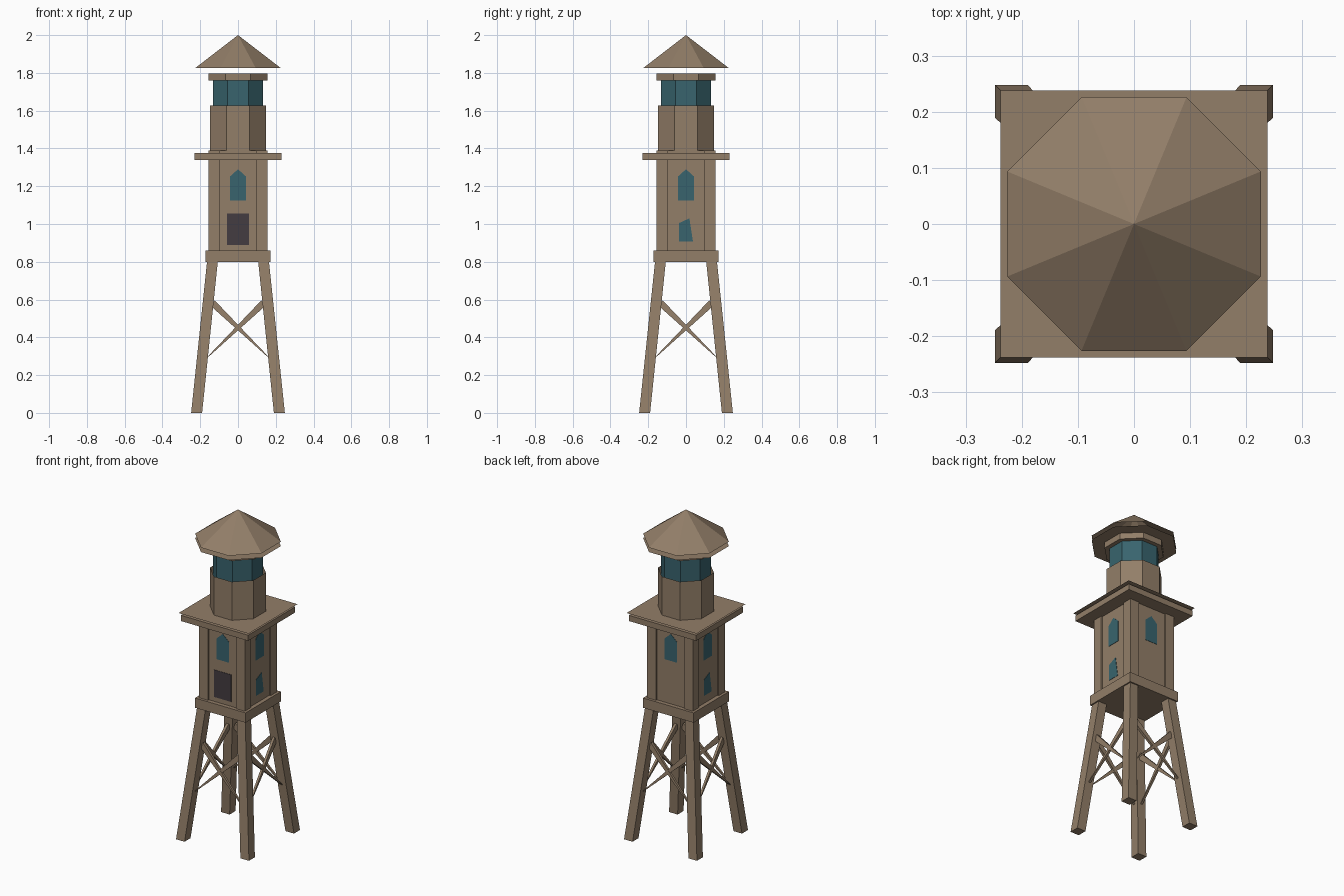
import bpy, bmesh, math
from mathutils import Vector, Matrix

cube = bpy.data.objects.get("Cube")
if cube:
    bpy.data.objects.remove(cube, do_unlink=True)


def material(name, rgb):
    m = bpy.data.materials.new(name)
    m.use_nodes = True
    color = (*rgb, 1)
    m.diffuse_color = color
    m.node_tree.nodes["Principled BSDF"].inputs["Base Color"].default_value = color
    return m


WOOD = material("weathered wood", (0.29, 0.21, 0.14))
GLASS = material("teal glass", (0.04, 0.127, 0.155))
DOOR = material("dark door", (0.056, 0.045, 0.052))


def finish(name, bm, mat):
    bmesh.ops.recalc_face_normals(bm, faces=bm.faces)
    mesh = bpy.data.meshes.new(name)
    bm.to_mesh(mesh)
    bm.free()
    mesh.materials.append(mat)
    obj = bpy.data.objects.new(name, mesh)
    bpy.context.collection.objects.link(obj)
    return obj


def loft(name, lower, upper, mat, caps=True):
    """Join two matching rings of points into a solid or an open tube."""
    bm = bmesh.new()
    a = [bm.verts.new(p) for p in lower]
    b = [bm.verts.new(p) for p in upper]
    for i in range(len(a)):
        j = (i + 1) % len(a)
        bm.faces.new((a[i], a[j], b[j], b[i]))
    if caps:
        bm.faces.new(a[::-1])
        bm.faces.new(b)
    return finish(name, bm, mat)


def square(x0, x1, y0, y1, z):
    return [(x0, y0, z), (x1, y0, z), (x1, y1, z), (x0, y1, z)]


def octagon(apothem, z):
    r = apothem / math.cos(math.pi / 8)
    angles = [math.pi / 8 + i * math.pi / 4 for i in range(8)]
    return [(r * math.cos(t), r * math.sin(t), z) for t in angles]


def block(name, half, z0, z1, mat=WOOD):
    return loft(name, square(-half, half, -half, half, z0),
                square(-half, half, -half, half, z1), mat)


def sheet(name, points, mat):
    bm = bmesh.new()
    bm.faces.new([bm.verts.new(p) for p in points])
    return finish(name, bm, mat)


def turn(obj, quarter):
    obj.data.transform(Matrix.Rotation(quarter * math.pi / 2, 4, "Z"))


# Splayed legs and proud corner boards, one per corner
for q in range(4):
    turn(loft("leg", square(0.19, 0.248, 0.19, 0.248, 0),
              square(0.106, 0.163, 0.106, 0.163, 0.81), WOOD), q)
    turn(loft("corner_post", square(0.095, 0.156, 0.095, 0.156, 0.85),
              square(0.095, 0.156, 0.095, 0.156, 1.389), WOOD), q)


# Crossed braces, tapering towards the lower end
def brace(side, q):
    top = Vector((-0.135 * side, -0.157, 0.582))
    low = Vector((0.158 * side, -0.187, 0.298))
    along = (low - top).normalized()
    depth = Vector((0, 1, 0))
    across = along.cross(depth).normalized()

    def ring(p, w, d):
        return [p + across * w * s + depth * d * t
                for s, t in ((-1, -1), (1, -1), (1, 1), (-1, 1))]
    turn(loft("brace", ring(top, 0.018, 0.008), ring(low, 0.002, 0.006), WOOD), q)


for q in range(4):
    for side in (-1, 1):
        brace(side, q)

# Cabin with its base and platform
block("cabin_base", 0.172, 0.8, 0.86)
block("cabin_wall", 0.147, 0.85, 1.389)
block("platform_beam", 0.229, 1.34, 1.375)
sheet("platform_deck", square(-0.238, 0.238, -0.238, 0.238, 1.39), WOOD)


# Thin plates on the cabin walls
def plate(name, outline, q, mat):
    turn(loft(name, [(x, -0.145, z) for x, z in outline],
              [(x, -0.149, z) for x, z in outline], mat), q)


arch = [(-0.042, 1.125), (0.042, 1.125), (0.042, 1.252), (0, 1.29), (-0.042, 1.252)]
slanted = [(-0.037, 0.907), (0.037, 0.907), (0.018, 1.03), (-0.037, 1.005)]
entry = [(-0.058, 0.888), (0.058, 0.888), (0.058, 1.055), (-0.058, 1.055)]
for q in range(4):
    plate("arched_window", arch, q, GLASS)
for q in (1, 3):
    plate("slanted_window", slanted, q, GLASS)
plate("door", entry, 0, DOOR)

# Octagonal lantern tower
loft("tower_wall", octagon(0.147, 1.39), octagon(0.147, 1.627), WOOD, caps=False)
loft("lantern_glass", octagon(0.132, 1.39), octagon(0.132, 1.77), GLASS)
loft("lantern_collar", octagon(0.157, 1.76), octagon(0.157, 1.796), WOOD)

# Roof shell floating above a flat eave sheet
sheet("eave_sheet", octagon(0.226, 1.799), WOOD)
bm = bmesh.new()
rim = [bm.verts.new(p) for p in octagon(0.226, 1.826)]
peak = bm.verts.new((0, 0, 2))
for i in range(8):
    bm.faces.new((rim[i], rim[(i + 1) % 8], peak))
finish("roof", bm, WOOD)
